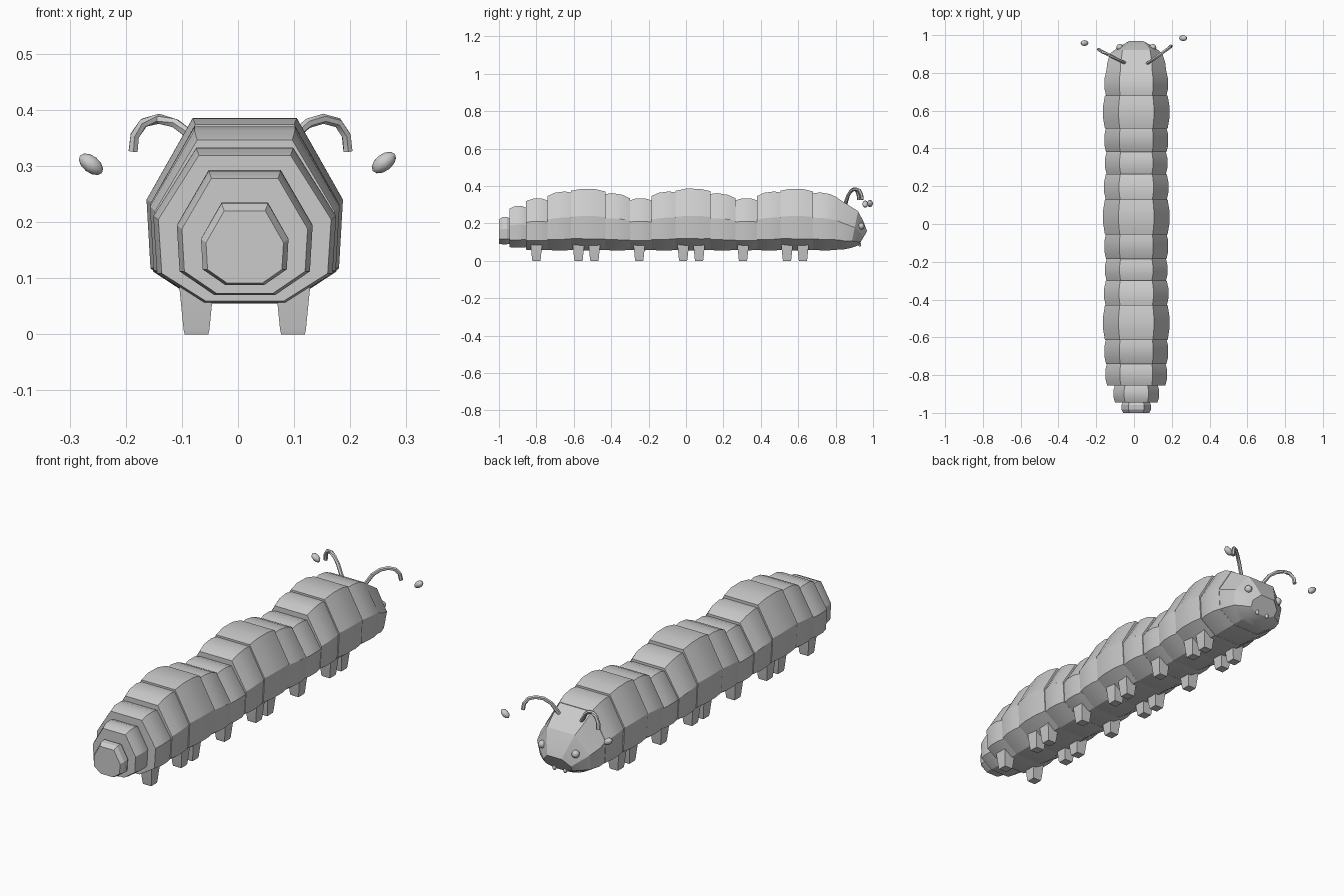
import bpy, bmesh
from math import radians
from mathutils import Vector, Matrix

CX = 0.012  # body centre line


def finish(name, bm, angle=25):
    bmesh.ops.recalc_face_normals(bm, faces=bm.faces)
    me = bpy.data.meshes.new(name)
    bm.to_mesh(me)
    bm.free()
    me.shade_smooth()
    me.set_sharp_from_angle(angle=radians(angle))
    ob = bpy.data.objects.new(name, me)
    bpy.context.collection.objects.link(ob)
    return ob


def loft(name, rings, angle=25):
    bm = bmesh.new()
    loops = [[bm.verts.new(p) for p in r] for r in rings]
    n = len(loops[0])
    for a, b in zip(loops, loops[1:]):
        for i in range(n):
            bm.faces.new((a[i], a[(i + 1) % n], b[(i + 1) % n], b[i]))
    bm.faces.new(loops[0])
    bm.faces.new(loops[-1])
    return finish(name, bm, angle)


def octagon(w, bot, top, ytop, ybot=None):
    """Body cross-section; may lean when ytop and ybot differ."""
    ybot = ytop if ybot is None else ybot
    half = [(0.45, 0), (0.96, 0.19), (1, 0.56), (0.53, 1)]
    prof = half + [(-x, z) for x, z in reversed(half)]
    return [(CX + x * w, ybot + (ytop - ybot) * z, bot + (top - bot) * z) for x, z in prof]


# Body segments: y start, y end, top at start, top at end, half width, bottom
segments = [
    (-1.0, -0.94, 0.232, 0.236, 0.078, 0.088),
    (-0.945, -0.85, 0.290, 0.294, 0.121, 0.070),
    (-0.855, -0.735, 0.331, 0.333, 0.163, 0.056),
    (-0.74, -0.61, 0.358, 0.376, 0.169, 0.055),
    (-0.615, -0.43, 0.386, 0.382, 0.175, 0.055),
    (-0.435, -0.30, 0.368, 0.346, 0.170, 0.055),
    (-0.305, -0.18, 0.333, 0.333, 0.165, 0.056),
    (-0.185, -0.05, 0.358, 0.376, 0.169, 0.055),
    (-0.055, 0.13, 0.386, 0.384, 0.175, 0.055),
    (0.125, 0.265, 0.368, 0.346, 0.170, 0.055),
    (0.26, 0.385, 0.333, 0.333, 0.165, 0.056),
    (0.38, 0.51, 0.358, 0.376, 0.169, 0.055),
    (0.505, 0.68, 0.386, 0.382, 0.175, 0.055),
    (0.675, 0.81, 0.372, 0.350, 0.168, 0.056),
]
for i, (y0, y1, t0, t1, w, b) in enumerate(segments):
    rings = []
    for f, k in ((0, 1), (0.3, 0), (0.7, 0), (1, 1)):
        rings.append(octagon(w - 0.009 * k, b + 0.003 * k,
                             t0 + (t1 - t0) * f - 0.012 * k, y0 + (y1 - y0) * f))
    loft(f"body_segment_{i + 1}", rings)

# Head narrowing to a blunt, down-facing snout
loft("head", [
    octagon(0.158, 0.060, 0.342, 0.80),
    octagon(0.155, 0.060, 0.306, 0.855, 0.84),
    octagon(0.138, 0.068, 0.265, 0.920, 0.88),
    octagon(0.105, 0.076, 0.212, 0.948, 0.905),
    octagon(0.072, 0.085, 0.158, 0.968, 0.925),
])

# Stubby tapered legs in nine pairs
for i, y in enumerate((-0.80, -0.575, -0.49, -0.25, -0.015, 0.07, 0.305, 0.54, 0.625)):
    for side, s in (("left", -1), ("right", 1)):
        x = CX + s * 0.086
        rings = [[(x + a * r, y + b * r, z) for a, b in ((-1, -1), (1, -1), (1, 1), (-1, 1))]
                 for z, r in ((0, 0.021), (0.008, 0.023), (0.088, 0.031))]
        loft(f"{side}_leg_{i + 1}", rings)


def ball(name, loc, size, tilt=None):
    bm = bmesh.new()
    m = Matrix.Translation(loc) @ (tilt or Matrix()) @ Matrix.Diagonal((*size, 1))
    bmesh.ops.create_uvsphere(bm, u_segments=8, v_segments=6, radius=1, matrix=m)
    finish(name, bm, 50)


def antenna(name, pts, r=0.009, sides=6):
    """Thin hooked tube."""
    pts = [Vector(p) for p in pts]
    rings = []
    for i, p in enumerate(pts):
        d = (pts[min(i + 1, len(pts) - 1)] - pts[max(i - 1, 0)]).normalized()
        u = d.cross(Vector((-0.55, 0.83, 0))).normalized()
        rings.append([p + Matrix.Rotation(radians(360 * k / sides), 3, d) @ u * r
                      for k in range(sides)])
    loft(name, rings, 40)


# Hooked antennae
antenna("right_antenna", [(0.062, 0.845, 0.29), (0.098, 0.868, 0.353), (0.125, 0.887, 0.376),
                          (0.152, 0.908, 0.384), (0.178, 0.926, 0.377),
                          (0.193, 0.938, 0.354), (0.196, 0.942, 0.326)])
antenna("left_antenna", [(-0.042, 0.85, 0.29), (-0.082, 0.868, 0.353), (-0.112, 0.884, 0.376),
                         (-0.141, 0.899, 0.384), (-0.168, 0.912, 0.377),
                         (-0.184, 0.921, 0.354), (-0.187, 0.924, 0.326)])

# Loose antenna tips beyond the hooks
ball("right_antenna_tip", (0.26, 0.984, 0.306), (0.025, 0.016, 0.015), Matrix.Rotation(radians(-38), 4, 'Y'))
ball("left_antenna_tip", (-0.262, 0.958, 0.303), (0.025, 0.016, 0.015), Matrix.Rotation(radians(38), 4, 'Y'))

# Eyes and small mouthparts
for side, s in (("left", -1), ("right", 1)):
    ball(f"{side}_eye", (CX + s * 0.088, 0.936, 0.185), (0.018, 0.018, 0.018))
    ball(f"{side}_mouthpart", (CX + s * 0.028, 0.928, 0.088), (0.009, 0.009, 0.012))
